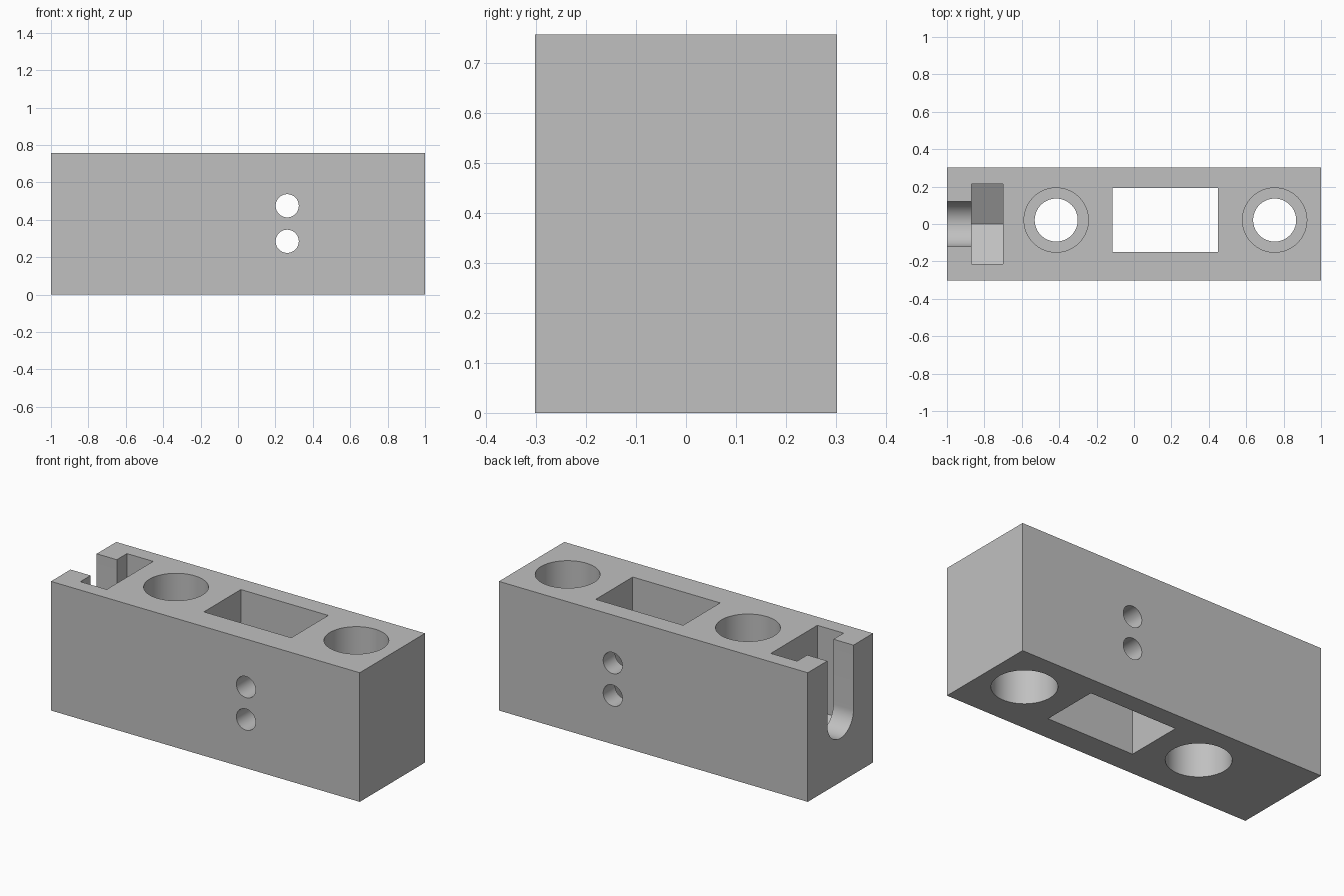
import bpy, bmesh
from math import pi, cos, sin
from mathutils import Vector

old = bpy.data.objects.get("Cube")
if old:
    bpy.data.objects.remove(old, do_unlink=True)

LENGTH, DEPTH, HEIGHT = 2.0, 0.604, 0.756
MID = HEIGHT / 2
OVER = 0.1  # cutter overshoot past the surface


def prism(name, profile, axis, start, end):
    """Extrude a closed 2D profile along x, y or z."""
    place = {"x": lambda a, b: (start, a, b),
             "y": lambda a, b: (a, start, b),
             "z": lambda a, b: (a, b, start)}[axis]
    bm = bmesh.new()
    face = bm.faces.new([bm.verts.new(place(a, b)) for a, b in profile])
    new = bmesh.ops.extrude_face_region(bm, geom=[face])["geom"]
    shift = Vector([end - start if axis == n else 0 for n in "xyz"])
    bmesh.ops.translate(bm, vec=shift,
                        verts=[v for v in new if isinstance(v, bmesh.types.BMVert)])
    bmesh.ops.recalc_face_normals(bm, faces=bm.faces)
    mesh = bpy.data.meshes.new(name)
    bm.to_mesh(mesh)
    bm.free()
    obj = bpy.data.objects.new(name, mesh)
    bpy.context.collection.objects.link(obj)
    return obj


def arc(a, b, r, first=0.0, last=2 * pi, steps=64, closed=True):
    count = steps if closed else steps + 1
    return [(a + r * cos(first + (last - first) * i / steps),
             b + r * sin(first + (last - first) * i / steps)) for i in range(count)]


def rect(a0, a1, b0, b1):
    return [(a0, b0), (a1, b0), (a1, b1), (a0, b1)]


# Solid block
block = prism("mounting_block", rect(-LENGTH / 2, LENGTH / 2, -DEPTH / 2, DEPTH / 2),
              "z", 0, HEIGHT)
top = HEIGHT + OVER
cutters = []

# Vertical bores, widened at both ends
BORE_DEPTH = 0.3
for x in (-0.416, 0.752):
    wide, narrow = arc(x, 0.021, 0.172), arc(x, 0.021, 0.115)
    cutters += [prism("bore_cutter", narrow, "z", -OVER, top),
                prism("lower_seat_cutter", wide, "z", -OVER, BORE_DEPTH),
                prism("upper_seat_cutter", wide, "z", HEIGHT - BORE_DEPTH, top)]

# Central window and the two cross holes
cutters.append(prism("window_cutter", rect(-0.116, 0.45, -0.15, 0.192), "z", -OVER, top))
for z in (0.285, 0.475):
    cutters.append(prism("cross_hole_cutter", arc(0.263, z, 0.062, steps=48),
                         "y", -DEPTH, DEPTH))

# Hexagonal nut pocket, point downwards, open at the top
half = 0.215
point = half / cos(pi / 6)
pocket = [(-half, top), (-half, MID - point / 2), (0, MID - point),
          (half, MID - point / 2), (half, top)]
cutters.append(prism("nut_pocket_cutter", pocket, "x", -0.87, -0.7))

# Round-bottomed bolt slot through the end wall
r = 0.121
slot = [(-r, top)] + arc(0, MID, r, pi, 2 * pi, 32, closed=False) + [(r, top)]
cutters.append(prism("bolt_slot_cutter", slot, "x", -1 - OVER, -0.8))

# Cut everything out of the block
bpy.ops.object.select_all(action="DESELECT")
block.select_set(True)
bpy.context.view_layer.objects.active = block
for cutter in cutters:
    cutter.hide_render = True
    mod = block.modifiers.new("cut", "BOOLEAN")
    mod.operation, mod.solver, mod.object = "DIFFERENCE", "EXACT", cutter
    bpy.ops.object.modifier_apply(modifier=mod.name)
    bpy.data.objects.remove(cutter, do_unlink=True)

# Plain grey finish
grey = bpy.data.materials.new("plain_grey")
grey.use_nodes = True
colour = (0.53, 0.53, 0.53, 1)
grey.diffuse_color = colour
grey.node_tree.nodes["Principled BSDF"].inputs["Base Color"].default_value = colour
block.data.materials.clear()
block.data.materials.append(grey)
bpy.ops.object.shade_smooth_by_angle(angle=pi / 6)
